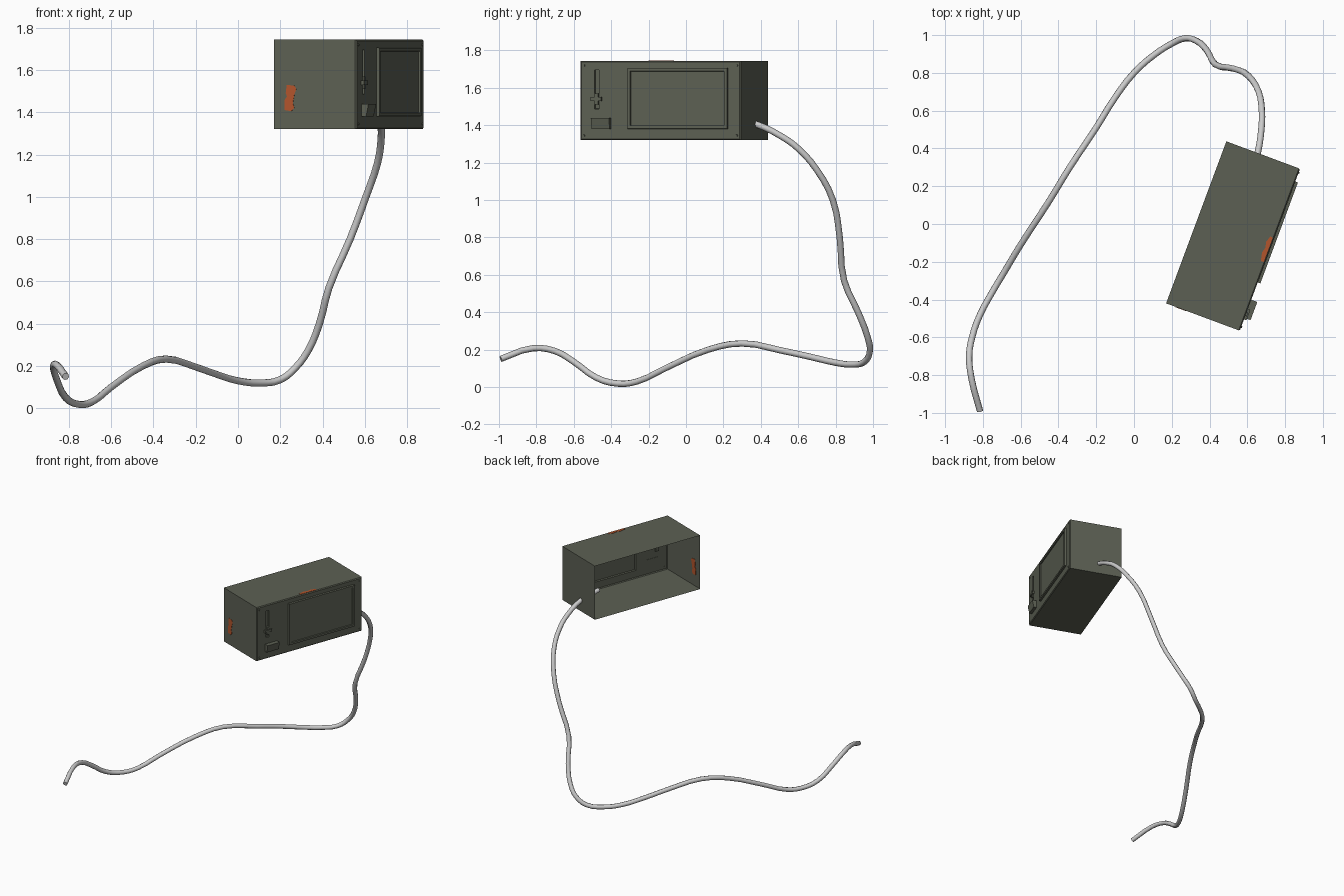
import bpy, bmesh, math
from mathutils import Matrix, Vector

if "Cube" in bpy.data.objects:
    bpy.data.objects.remove(bpy.data.objects["Cube"])


def material(name, rgb):
    m = bpy.data.materials.new(name)
    m.diffuse_color = (*rgb, 1)
    m.use_nodes = True
    m.node_tree.nodes["Principled BSDF"].inputs["Base Color"].default_value = m.diffuse_color
    return m


GREEN = material("grey_green_paint", (0.108, 0.118, 0.088))
ORANGE = material("orange_patch", (0.45, 0.09, 0.025))
GREY = material("light_grey_cable", (0.6, 0.6, 0.6))

# Case frame: local x = towards the control panel, y = along the case
D, L, Z0, Z1 = 0.416, 0.915, 1.32, 1.743
PLACE = Matrix.Translation((0.17, -0.42, 0)) @ Matrix.Rotation(math.radians(-20.4), 4, 'Z')


def add_object(name, bm, mat):
    bmesh.ops.recalc_face_normals(bm, faces=bm.faces)
    me = bpy.data.meshes.new(name)
    bm.to_mesh(me)
    bm.free()
    me.materials.append(mat)
    ob = bpy.data.objects.new(name, me)
    ob.matrix_world = PLACE
    bpy.context.collection.objects.link(ob)
    return ob


def box_bm(x0, x1, y0, y1, z0, z1):
    bm = bmesh.new()
    bmesh.ops.create_cube(bm, size=1)
    for v in bm.verts:
        v.co = ((x0 + x1) / 2 + v.co.x * (x1 - x0),
                (y0 + y1) / 2 + v.co.y * (y1 - y0),
                (z0 + z1) / 2 + v.co.z * (z1 - z0))
    return bm


# Case: thin shell, open at the back
bm = box_bm(0, D, 0, L, Z0, Z1)
bmesh.ops.delete(bm, geom=[f for f in bm.faces if f.normal.x < -0.9], context='FACES_ONLY')
rim = [e for e in bm.edges if all(v.co.x > D - 0.001 for v in e.verts)]
bmesh.ops.bevel(bm, geom=rim, offset=0.006, segments=1, affect='EDGES')


def panel_face(y0, y1, z0, z1):
    """Cut a rectangle into the control panel and return its face."""
    planes = ((y0, (0, 1, 0)), (y1, (0, 1, 0)), (z0, (0, 0, 1)), (z1, (0, 0, 1)))
    for pos, n in planes:
        front = [f for f in bm.faces if f.normal.x > 0.95]
        geom = front + list({e for f in front for e in f.edges}) + list({v for f in front for v in f.verts})
        bmesh.ops.bisect_plane(bm, geom=geom, plane_co=Vector(n) * pos, plane_no=n)
        bm.normal_update()
    return [f for f in bm.faces if f.normal.x > 0.95
            and y0 < f.calc_center_median().y < y1 and z0 < f.calc_center_median().z < z1]


# Raised hatch frame with a recessed centre
hatch = panel_face(0.272, 0.843, 1.38, 1.706)
bmesh.ops.inset_region(bm, faces=hatch, thickness=0.002, depth=0.015)
bmesh.ops.inset_region(bm, faces=hatch, thickness=0.022, depth=0)
bmesh.ops.inset_region(bm, faces=hatch, thickness=0.003, depth=-0.008)
bm.normal_update()
# Slider slot
slot = panel_face(0.08, 0.107, 1.487, 1.695)
bmesh.ops.inset_region(bm, faces=slot, thickness=0.001, depth=-0.012)
add_object("case", bm, GREEN)

# Slider handle
add_object("slider_handle", box_bm(D - 0.01, D + 0.014, 0.064, 0.123, 1.53, 1.55), GREEN)
add_object("slider_stem", box_bm(D - 0.01, D + 0.008, 0.083, 0.104, 1.51, 1.57), GREEN)

# Rocker switch, wedge shaped
bm = box_bm(D - 0.002, D + 0.034, 0.072, 0.175, 1.38, 1.438)
for v in bm.verts:
    if v.co.x > D and v.co.z < 1.4:
        v.co.x -= 0.012
add_object("rocker_switch", bm, GREEN)

# Corner rivets
bm = bmesh.new()
for y in (0.022, L - 0.022):
    for z in (Z0 + 0.024, Z1 - 0.024):
        bmesh.ops.create_cone(bm, cap_ends=True, segments=6, radius1=0.006, radius2=0.005, depth=0.006,
                              matrix=Matrix.Translation((D + 0.002, y, z)) @ Matrix.Rotation(math.pi / 2, 4, 'Y'))
add_object("corner_rivets", bm, GREEN)


def patch(name, outline, to3d, shift):
    """Thin ragged plate passing through the shell, so it shows on both sides."""
    bm = bmesh.new()
    f = bm.faces.new([bm.verts.new(Vector(to3d(a, b)) - Vector(shift) / 2) for a, b in outline])
    new = bmesh.ops.extrude_face_region(bm, geom=[f])["geom"]
    bmesh.ops.translate(bm, verts=[g for g in new if isinstance(g, bmesh.types.BMVert)], vec=shift)
    add_object(name, bm, ORANGE)


# Orange patches on the end wall and along the top edge
patch("end_patch",
      [(0.055, 1.41), (0.088, 1.405), (0.103, 1.42), (0.096, 1.445), (0.104, 1.485), (0.113, 1.51),
       (0.105, 1.525), (0.065, 1.53), (0.06, 1.49), (0.066, 1.475), (0.053, 1.455)],
      lambda a, b: (a, 0, b), (0, 0.004, 0))
patch("top_patch",
      [(D - 0.007, 0.385), (D - 0.007, 0.522), (D - 0.022, 0.525), (D - 0.033, 0.49), (D - 0.026, 0.46),
       (D - 0.034, 0.43), (D - 0.024, 0.385)],
      lambda a, b: (a, b, Z1), (0, 0, 0.004))

# Hanging cable
path = [(.61, .22, 1.44), (.655, .375, 1.405), (.675, .51, 1.34), (.677, .6, 1.275), (.66, .7, 1.16),
        (.605, .785, 1.0), (.53, .822, .8), (.43, .845, .57), (.385, .92, .4), (.33, .97, .27),
        (.27, .983, .19), (.2, .955, .135), (.1, .89, .12), (0, .8, .13), (-.1, .67, .16),
        (-.2, .51, .195), (-.34, .3, .233), (-.45, .12, .2), (-.6, -.11, .1), (-.69, -.26, .03),
        (-.75, -.36, .018), (-.815, -.48, .05), (-.857, -.6, .135), (-.873, -.7, .192),
        (-.86, -.82, .207), (-.815, -.99, .15)]
cu = bpy.data.curves.new("cable", 'CURVE')
cu.dimensions = '3D'
cu.bevel_depth = 0.017
cu.bevel_resolution = 2
cu.resolution_u = 3
cu.use_fill_caps = True
sp = cu.splines.new('BEZIER')
sp.bezier_points.add(len(path) - 1)
for p, co in zip(sp.bezier_points, path):
    p.co = co
    p.handle_left_type = p.handle_right_type = 'AUTO'
cu.materials.append(GREY)
cable = bpy.data.objects.new("cable", cu)
bpy.context.collection.objects.link(cable)
bpy.context.view_layer.objects.active = cable
cable.select_set(True)
bpy.ops.object.convert(target='MESH')
bpy.ops.object.shade_smooth_by_angle(angle=math.radians(50))
